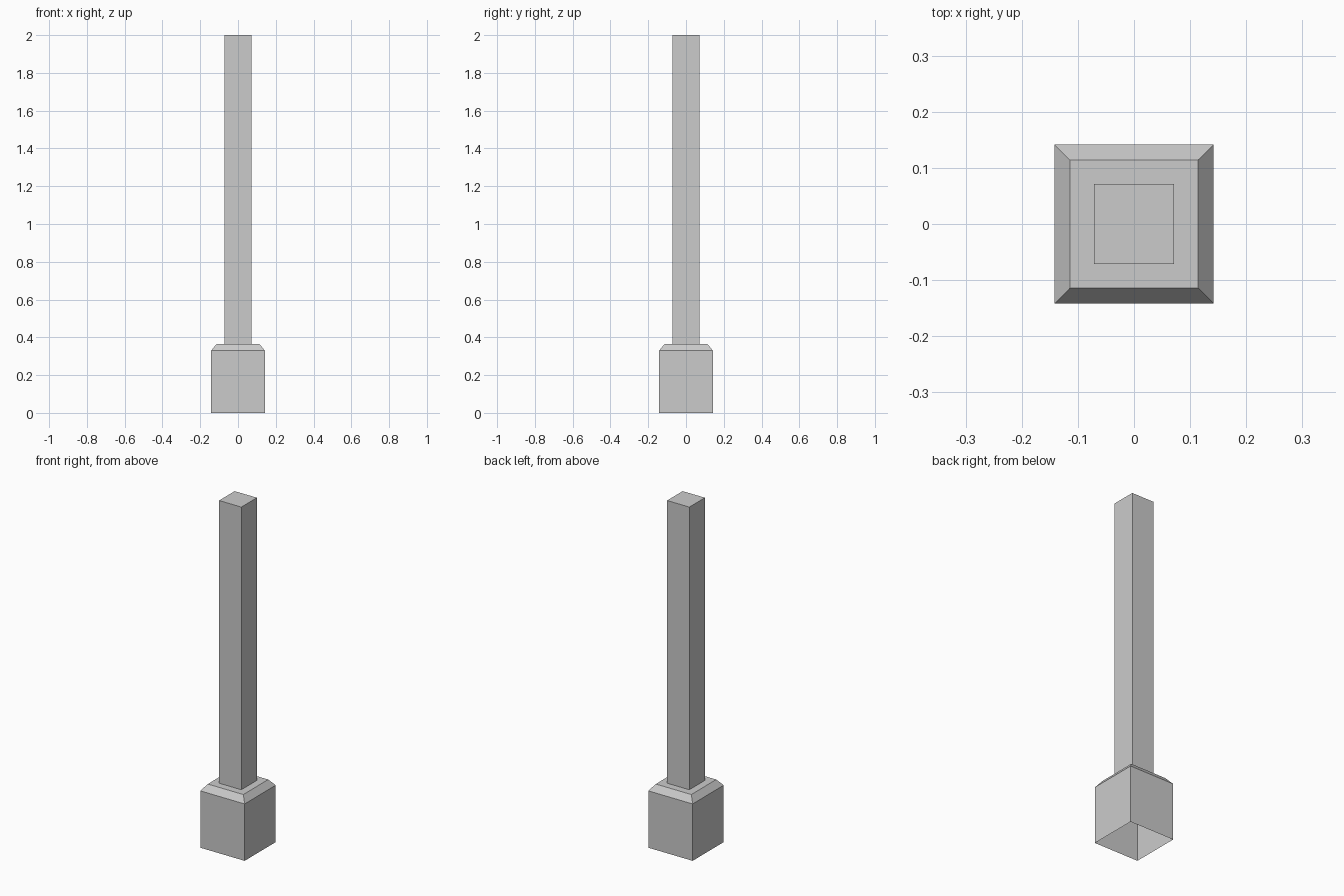
import bpy, bmesh

if "Cube" in bpy.data.objects:
    bpy.data.objects.remove(bpy.data.objects["Cube"])


def square_loft(name, rings, cap_top=False):
    """Flat-sided square tube through (half_width, z) rings, open at the bottom."""
    bm = bmesh.new()
    corners = [(-1, -1), (1, -1), (1, 1), (-1, 1)]
    loops = [[bm.verts.new((h * x, h * y, z)) for x, y in corners] for h, z in rings]
    for lo, hi in zip(loops, loops[1:]):
        for i in range(4):
            j = (i + 1) % 4
            bm.faces.new((lo[i], lo[j], hi[j], hi[i]))
    if cap_top:
        bm.faces.new(loops[-1])
    mesh = bpy.data.meshes.new(name)
    bm.to_mesh(mesh)
    bm.free()
    obj = bpy.data.objects.new(name, mesh)
    bpy.context.collection.objects.link(obj)
    return obj


BASE, LEDGE, POST = 0.142, 0.1137, 0.071
SHOULDER_Z, LEDGE_Z, TOP_Z = 0.329, 0.365, 2.0

# Hollow plinth: straight walls, chamfered shoulder, flat ledge up to the post
square_loft("base_block", [(BASE, 0), (BASE, SHOULDER_Z), (LEDGE, LEDGE_Z), (POST, LEDGE_Z)])

# Square shaft standing on the ledge
square_loft("post_shaft", [(POST, LEDGE_Z), (POST, TOP_Z)], cap_top=True)
